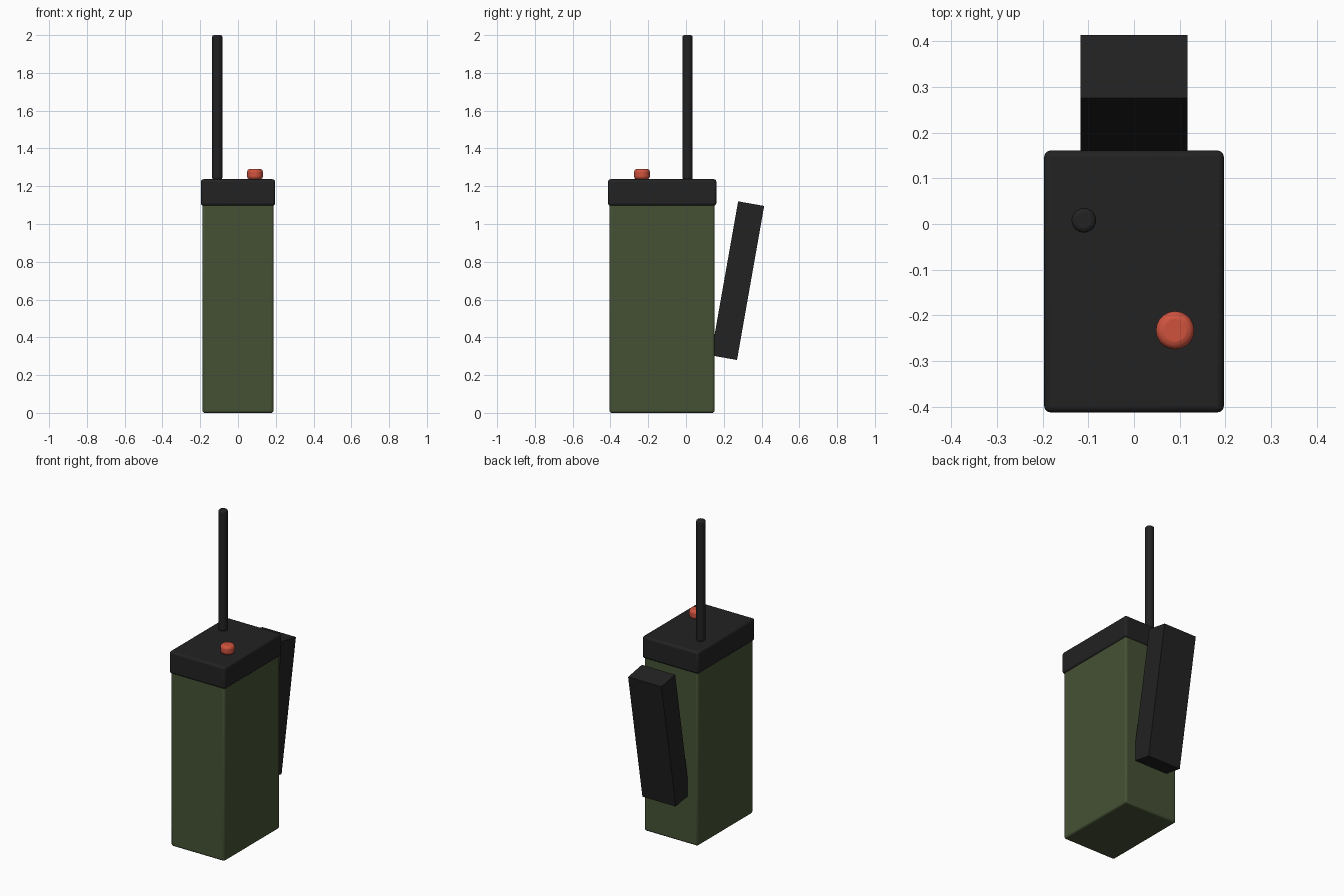
import bpy
import math

if "Cube" in bpy.data.objects:
    bpy.data.objects.remove(bpy.data.objects["Cube"])


def material(name, rgb):
    m = bpy.data.materials.new(name)
    m.diffuse_color = (*rgb, 1.0)
    m.use_nodes = True
    m.node_tree.nodes["Principled BSDF"].inputs["Base Color"].default_value = m.diffuse_color
    return m


olive = material("olive_green", (0.060, 0.083, 0.035))
black = material("soft_black", (0.016, 0.016, 0.016))
red = material("signal_red", (0.62, 0.086, 0.048))


def finish(obj, name, mat, bevel, segments):
    obj.name = name
    obj.data.materials.append(mat)
    bpy.ops.object.transform_apply(location=False, rotation=False, scale=True)
    if bevel:
        mod = obj.modifiers.new("rounded_edges", 'BEVEL')
        mod.width = bevel
        mod.segments = segments
        mod.limit_method = 'ANGLE'
        mod.angle_limit = math.radians(40)
        bpy.ops.object.shade_smooth_by_angle(angle=math.radians(35))
    return obj


def box(name, center, size, mat, bevel=0.0, tilt=0.0):
    bpy.ops.mesh.primitive_cube_add(size=1, location=center, rotation=(tilt, 0, 0))
    obj = bpy.context.object
    obj.scale = size
    return finish(obj, name, mat, bevel, 3)


def post(name, x, y, z0, z1, radius, mat, bevel, sides):
    bpy.ops.mesh.primitive_cylinder_add(vertices=sides, radius=radius, depth=z1 - z0,
                                        location=(x, y, (z0 + z1) / 2))
    return finish(bpy.context.object, name, mat, bevel, 3)


# Tall housing and the slightly wider top cap
box("housing", (0, -0.127, 0.555), (0.376, 0.556, 1.11), olive, 0.012)
box("top_cap", (0, -0.126, 1.167), (0.394, 0.574, 0.14), black, 0.014)

# Leaning slab on the back
box("back_handset", (0, 0.273, 0.70), (0.234, 0.14, 0.828), black,
    tilt=math.radians(-10))

# Aerial and control knob on the cap
post("antenna", -0.11, 0.008, 1.235, 2.0, 0.027, black, 0.01, 20)
post("knob", 0.09, -0.233, 1.235, 1.292, 0.042, red, 0.017, 20)
